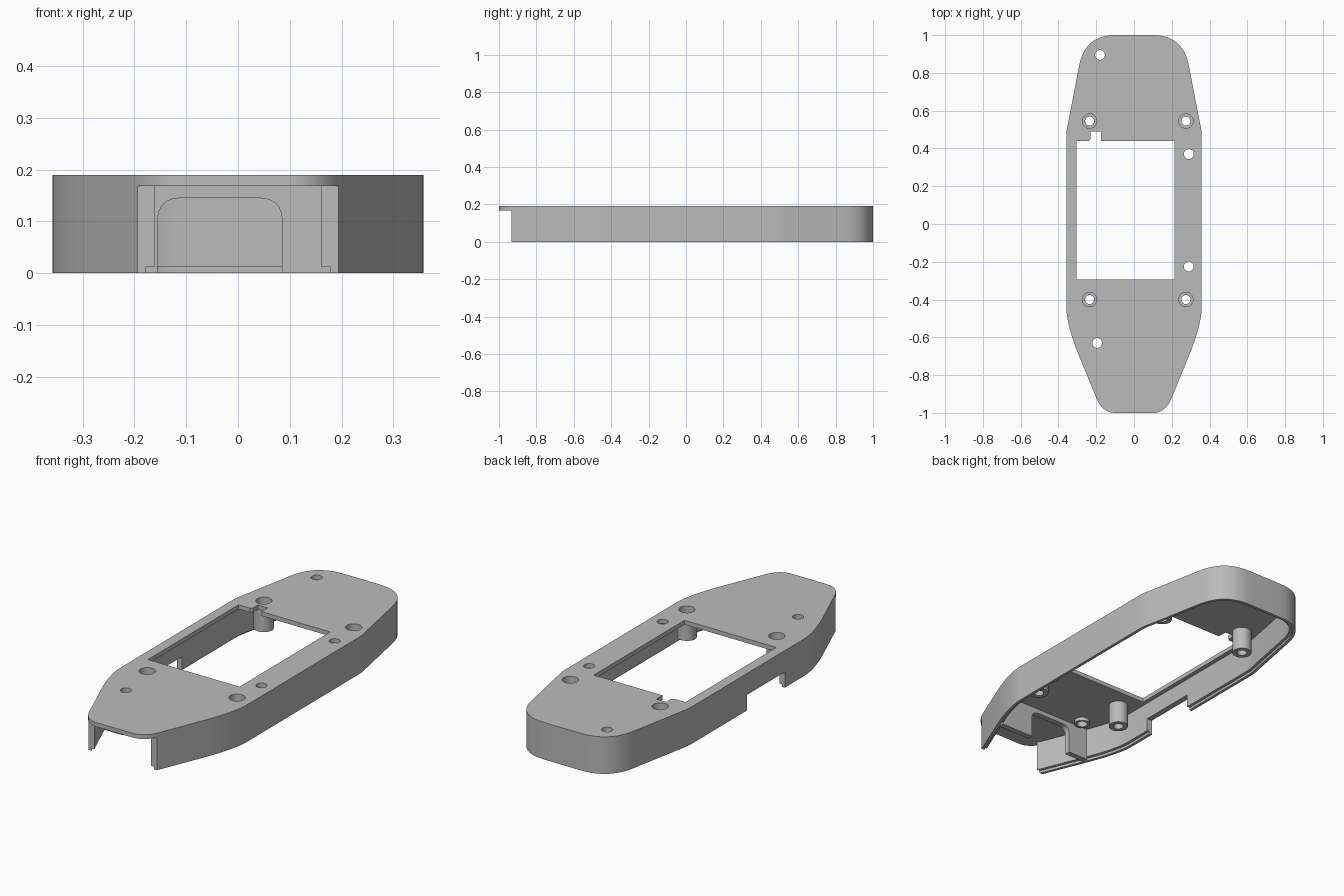
import bpy, bmesh, math
from mathutils import Vector

if "Cube" in bpy.data.objects:
    bpy.data.objects.remove(bpy.data.objects["Cube"])

TOP, ROOF, WALL = 0.19, 0.168, 0.03

grey = bpy.data.materials.new("plain grey")
grey.use_nodes = True
grey.diffuse_color = (0.5, 0.5, 0.5, 1)
grey.node_tree.nodes["Principled BSDF"].inputs["Base Color"].default_value = (0.5, 0.5, 0.5, 1)


def prism(name, pts, lo, hi, axis="z"):
    """Extrude a closed 2D profile along z, or an xz profile along y."""
    bm = bmesh.new()
    place = (lambda p: (p[0], p[1], lo)) if axis == "z" else (lambda p: (p[0], lo, p[1]))
    face = bm.faces.new([bm.verts.new(place(p)) for p in pts])
    new = bmesh.ops.extrude_face_region(bm, geom=[face])["geom"]
    step = Vector((0, 0, hi - lo)) if axis == "z" else Vector((0, hi - lo, 0))
    bmesh.ops.translate(bm, vec=step, verts=[g for g in new if isinstance(g, bmesh.types.BMVert)])
    bmesh.ops.recalc_face_normals(bm, faces=bm.faces)
    mesh = bpy.data.meshes.new(name)
    bm.to_mesh(mesh)
    bm.free()
    mesh.materials.append(grey)
    ob = bpy.data.objects.new(name, mesh)
    bpy.context.collection.objects.link(ob)
    return ob


def rect(x0, x1, y0, y1):
    return [(x0, y0), (x1, y0), (x1, y1), (x0, y1)]


def circle(x, y, r, n=32):
    return [(x + r * math.cos(math.tau * i / n), y + r * math.sin(math.tau * i / n)) for i in range(n)]


def bend(a, c, b, n=10):
    """Rounded corner from a to b with control point c."""
    a, c, b = Vector(a), Vector(c), Vector(b)
    return [a * (1 - t) ** 2 + c * 2 * t * (1 - t) + b * t * t for t in (i / n for i in range(n + 1))]


def inset(pts, d):
    """Shrink a clockwise convex outline by d."""
    out = []
    for i, p in enumerate(pts):
        e1 = (p - pts[i - 1]).normalized()
        e2 = (pts[(i + 1) % len(pts)] - p).normalized()
        n1, n2 = Vector((e1.y, -e1.x)), Vector((e2.y, -e2.x))
        out.append(p + (n1 + n2) * d / (1 + n1.dot(n2)))
    return out


def cut(ob, cutter):
    mod = ob.modifiers.new("cut", "BOOLEAN")
    mod.operation, mod.solver, mod.object = "DIFFERENCE", "EXACT", cutter
    bpy.context.view_layer.objects.active = ob
    bpy.ops.object.modifier_apply(modifier=mod.name)
    bpy.data.objects.remove(cutter)


def finish(ob):
    bpy.ops.object.select_all(action="DESELECT")
    ob.select_set(True)
    bpy.context.view_layer.objects.active = ob
    bpy.ops.object.shade_smooth_by_angle(angle=math.radians(30))


# Hull outline, right half mirrored to the left
half = (bend((0.1, 1), (0.26, 1), (0.29, 0.84))
        + bend((0.35, 0.53), (0.358, 0.5), (0.358, 0.46), 4)
        + bend((0.358, -0.44), (0.358, -0.535), (0.29, -0.7))
        + bend((0.2, -0.92), (0.167, -1), (0.1, -1)))
outline = half + [Vector((-p.x, p.y)) for p in reversed(half)]

# Shell: hollow below the roof, with a stepped lip around the bottom edge
shell = prism("shell", outline, 0, TOP)
cut(shell, prism("hollow", inset(outline, WALL), -0.1, ROOF))
cut(shell, prism("lip_step", inset(outline, WALL / 2), -0.1, 0.013))

# Open front end and the side notch
cut(shell, prism("front_gap", rect(-0.5, 0.5, -1.2, -0.933), -0.1, ROOF))
cut(shell, prism("side_notch", rect(-0.5, -0.29, -0.29, 0.015), -0.1, 0.08))

# Window with its small tab recess
window = [(-0.305, -0.295), (0.215, -0.295), (0.215, 0.44), (-0.175, 0.44),
          (-0.175, 0.49), (-0.23, 0.49), (-0.23, 0.45), (-0.24, 0.44), (-0.305, 0.44)]
cut(shell, prism("window", window, 0.1, 0.3))

# Plain holes
for x, y in [(-0.18, 0.895), (0.29, 0.37), (0.29, -0.225), (-0.195, -0.63)]:
    cut(shell, prism("hole", circle(x, y, 0.026), 0.1, 0.3))

# Counterbored screw posts
for end, y in (("back", 0.545), ("front", -0.4)):
    for side, x in (("left", 0.275), ("right", -0.235)):
        cut(shell, prism("bore", circle(x, y, 0.038), 0.1, 0.3))
        post = prism(f"{end}_{side}_post", circle(x, y, 0.047), 0.05, ROOF + 0.004)
        cut(post, prism("bore", circle(x, y, 0.038), 0.1, 0.3))
        cut(post, prism("bore", circle(x, y, 0.024), -0.1, 0.3))
        finish(post)

# Short collar under the front hole
collar = prism("hole_collar", circle(-0.195, -0.63, 0.038), 0.15, ROOF + 0.004)
cut(collar, prism("bore", circle(-0.195, -0.63, 0.026), 0, 0.3))
finish(collar)

# Front bulkhead with a rounded cable opening
arch = (bend((-0.155, 0.1), (-0.155, 0.145), (-0.11, 0.145), 8)
        + bend((0.04, 0.145), (0.085, 0.145), (0.085, 0.1), 8))
panel = [(-0.27, 0), (-0.155, 0)] + arch + [(0.085, 0), (0.27, 0), (0.27, 0.175), (-0.27, 0.175)]
finish(prism("front_bulkhead", panel, -0.71, -0.68, "y"))
finish(shell)
